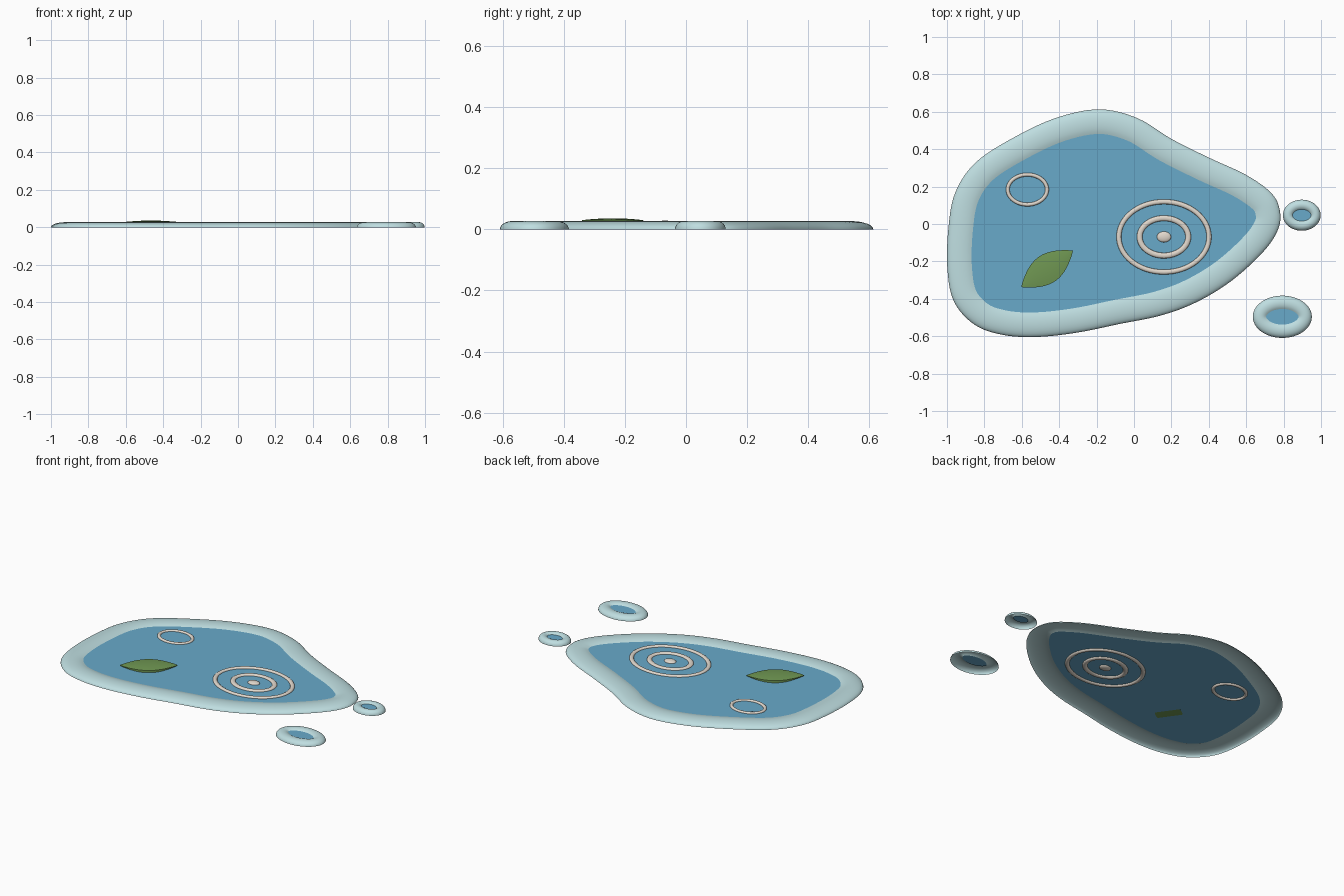
import bpy, bmesh, math
from mathutils import Vector

if "Cube" in bpy.data.objects:
    bpy.data.objects.remove(bpy.data.objects["Cube"])

WATER_Z, RIM_H = 0.017, 0.027


def material(name, rgb):
    m = bpy.data.materials.new(name)
    m.diffuse_color = (*rgb, 1)
    m.use_nodes = True
    m.node_tree.nodes["Principled BSDF"].inputs["Base Color"].default_value = m.diffuse_color
    return m


RIM = material("pale_rim", (0.52, 0.73, 0.75))
WATER = material("water_blue", (0.14, 0.40, 0.59))
CREAM = material("ripple_cream", (0.76, 0.69, 0.61))
GREEN = material("leaf_green", (0.16, 0.31, 0.085))


def make_object(name, verts, faces, mat, angle=50):
    me = bpy.data.meshes.new(name)
    me.from_pydata([tuple(v) for v in verts], [], faces)
    bm = bmesh.new()
    bm.from_mesh(me)
    bmesh.ops.recalc_face_normals(bm, faces=bm.faces)
    bm.to_mesh(me)
    bm.free()
    me.materials.append(mat)
    ob = bpy.data.objects.new(name, me)
    bpy.context.collection.objects.link(ob)
    bpy.ops.object.select_all(action='DESELECT')
    ob.select_set(True)
    bpy.context.view_layer.objects.active = ob
    bpy.ops.object.shade_smooth_by_angle(angle=math.radians(angle))
    return ob


def smooth_loop(pts, steps=6):
    """Closed Catmull-Rom loop through the points."""
    p, n, out = [Vector(q) for q in pts], len(pts), []
    for i in range(n):
        a, b, c, d = p[i - 1], p[i], p[(i + 1) % n], p[(i + 2) % n]
        for s in range(steps):
            t = s / steps
            out.append(0.5 * (2 * b + (c - a) * t + (2 * a - 5 * b + 4 * c - d) * t * t
                              + (3 * b - a - 3 * c + d) * t ** 3))
    return out


def ellipse(cx, cy, rx, ry, n=48):
    return [Vector((cx + rx * math.cos(2 * math.pi * i / n),
                    cy + ry * math.sin(2 * math.pi * i / n))) for i in range(n)]


def inset(loop, d):
    """Move a counter-clockwise loop inward by d."""
    n, out = len(loop), []
    for i, p in enumerate(loop):
        t = (loop[(i + 1) % n] - loop[i - 1]).normalized()
        out.append(p + Vector((-t.y, t.x)) * d)
    return out


def puddle(name, outline, half_width, segs=10):
    """Domed rim around the outline plus a flat water sheet inside it."""
    n = len(outline)
    end = math.pi - math.asin(WATER_Z / RIM_H)
    verts, faces = [], []
    for k in range(segs + 1):
        a = end * k / segs
        d = half_width * (1 - math.cos(a))
        verts += [(p.x, p.y, RIM_H * math.sin(a)) for p in inset(outline, d)]
    for k in range(segs):
        for i in range(n):
            j = (i + 1) % n
            faces.append((k * n + i, k * n + j, (k + 1) * n + j, (k + 1) * n + i))
    make_object(name + "_rim", verts, faces, RIM, 80)
    make_object(name + "_water", verts[-n:], [tuple(range(n))], WATER)


# Main puddle and two drops
outline = smooth_loop([
    (-0.18, 0.613), (-0.4, 0.573), (-0.62, 0.475), (-0.84, 0.335), (-0.955, 0.17),
    (-0.993, -0.03), (-0.997, -0.25), (-0.96, -0.42), (-0.85, -0.54), (-0.7, -0.593),
    (-0.52, -0.604), (-0.3, -0.58), (-0.08, -0.535), (0.14, -0.49), (0.33, -0.42),
    (0.52, -0.305), (0.69, -0.15), (0.77, -0.03), (0.78, 0.07), (0.735, 0.165),
    (0.6, 0.262), (0.4, 0.355), (0.2, 0.455), (0.02, 0.565)])
puddle("puddle", outline, 0.074)
puddle("large_drop", ellipse(0.793, -0.496, 0.158, 0.113), 0.04)
puddle("small_drop", ellipse(0.897, 0.047, 0.101, 0.083), 0.029)


# Ripple rings: elliptical tubes half sunk in the water
def ripple(name, cx, cy, rx, ry, w, h=0.009, n=64, m=12):
    verts, faces = [], []
    for i in range(n):
        a = 2 * math.pi * i / n
        for k in range(m):
            b = 2 * math.pi * k / m
            verts.append((cx + (rx + w * math.cos(b)) * math.cos(a),
                          cy + (ry + w * math.cos(b)) * math.sin(a),
                          WATER_Z + h * math.sin(b)))
            i2, k2 = (i + 1) % n, (k + 1) % m
            faces.append((i * m + k, i2 * m + k, i2 * m + k2, i * m + k2))
    make_object(name, verts, faces, CREAM, 80)


ripple("outer_ripple", 0.16, -0.069, 0.241, 0.188, 0.013)
ripple("inner_ripple", 0.16, -0.069, 0.13, 0.1, 0.015)
ripple("side_ripple", -0.57, 0.184, 0.105, 0.08, 0.010)

# Ripple centre bead
bpy.ops.mesh.primitive_uv_sphere_add(segments=24, ring_count=12, radius=1,
                                     location=(0.16, -0.069, WATER_Z))
bead = bpy.context.object
bead.name = "ripple_bead"
bead.scale = (0.038, 0.029, 0.012)
bead.data.materials.append(CREAM)
bpy.ops.object.shade_smooth_by_angle(angle=math.radians(60))

# Floating leaf: pointed, thick in the middle, thin at the tips
a, b = Vector((-0.602, -0.337)), Vector((-0.327, -0.143))
axis = b - a
side = Vector((-axis.y, axis.x)).normalized()
N, M = 24, 8
verts, faces = [], []
for i in range(N + 1):
    t = i / N
    bulge = math.sin(math.pi * t)
    for top in (1, 0):
        for k in range(M + 1):
            u = 2 * k / M - 1
            p = a + axis * t + side * (u * (0.078 * bulge ** 0.9 + 0.0005))
            z = (0.029 + bulge * (0.002 + 0.005 * (1 - u * u)) if top
                 else 0.027 - 0.0105 * bulge)
            verts.append((p.x, p.y, z))
R = 2 * (M + 1)
ring = list(range(M + 1)) + list(range(R - 1, M, -1))
for i in range(N):
    for k in range(R):
        p, q = ring[k], ring[(k + 1) % R]
        faces.append((i * R + p, i * R + q, (i + 1) * R + q, (i + 1) * R + p))
faces += [tuple(ring), tuple(N * R + r for r in reversed(ring))]
make_object("leaf", verts, faces, GREEN, 40)
